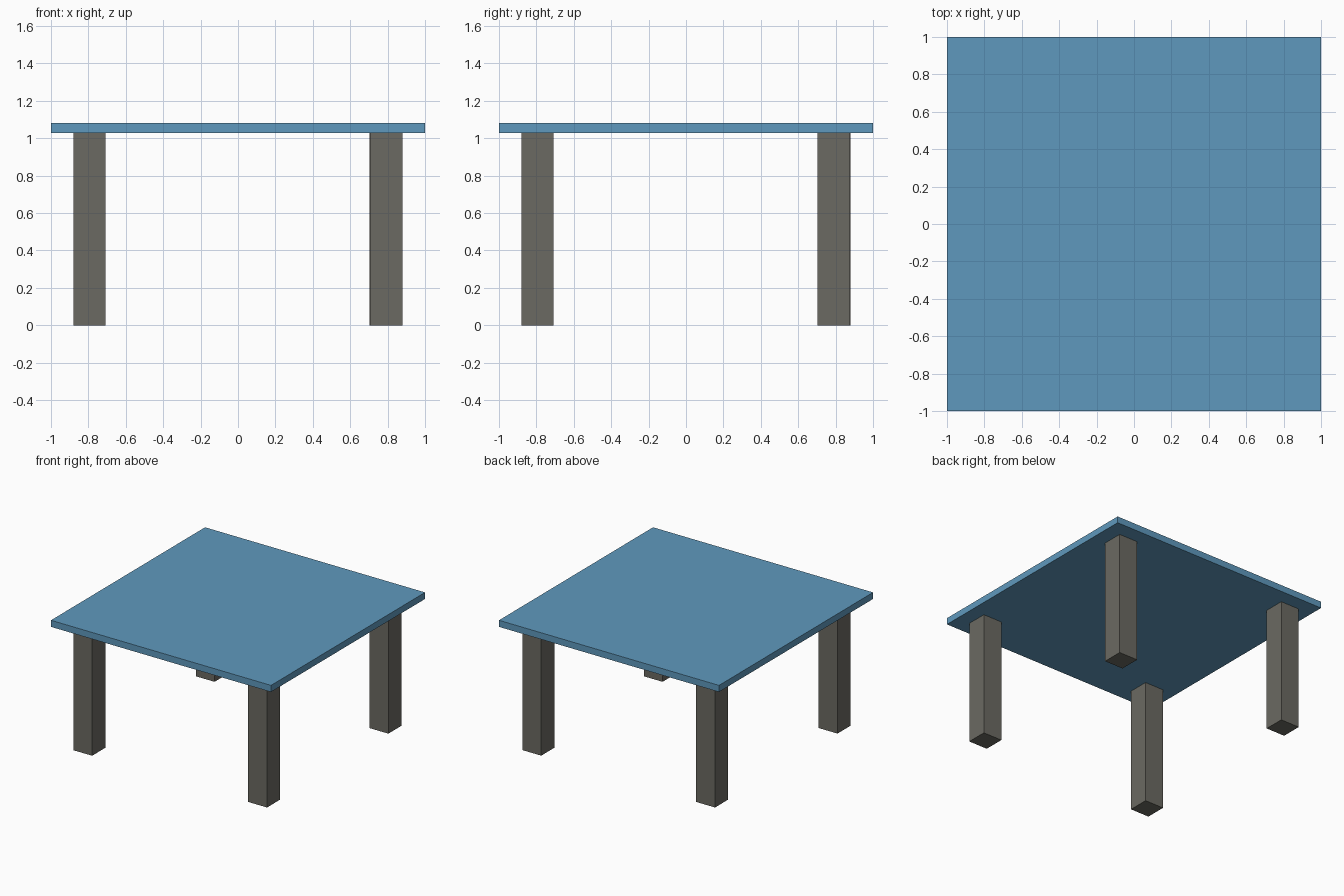
import bpy

if "Cube" in bpy.data.objects:
    bpy.data.objects.remove(bpy.data.objects["Cube"])


def srgb(r, g, b):
    f = lambda c: c / 12.92 if c <= 0.04045 else ((c + 0.055) / 1.055) ** 2.4
    return (f(r / 255), f(g / 255), f(b / 255), 1.0)


def material(name, rgb):
    m = bpy.data.materials.new(name)
    m.diffuse_color = srgb(*rgb)
    m.use_nodes = True
    m.node_tree.nodes["Principled BSDF"].inputs["Base Color"].default_value = m.diffuse_color
    return m


def box(name, center, size, mat):
    bpy.ops.mesh.primitive_cube_add(size=1, location=center)
    ob = bpy.context.object
    ob.name = name
    ob.scale = size
    bpy.ops.object.transform_apply(location=False, rotation=False, scale=True)
    ob.data.materials.append(mat)
    return ob


blue = material("blue_top", (95, 153, 189))
grey = material("warm_grey_legs", (107, 106, 98))

HEIGHT, UNDERSIDE = 1.081, 1.027
LEG_WIDTH, LEG_OFFSET = 0.171, 0.795

# Table top: thin square slab
box("table_top", (0, 0, (HEIGHT + UNDERSIDE) / 2), (2, 2, HEIGHT - UNDERSIDE), blue)

# Four square legs; the back right one sits very slightly inward
for sx, side in ((-1, "left"), (1, "right")):
    for sy, end in ((-1, "front"), (1, "back")):
        off = LEG_OFFSET - (0.006 if sx > 0 and sy > 0 else 0)
        box(f"{end}_{side}_leg", (sx * off, sy * off, UNDERSIDE / 2),
            (LEG_WIDTH, LEG_WIDTH, UNDERSIDE), grey)
